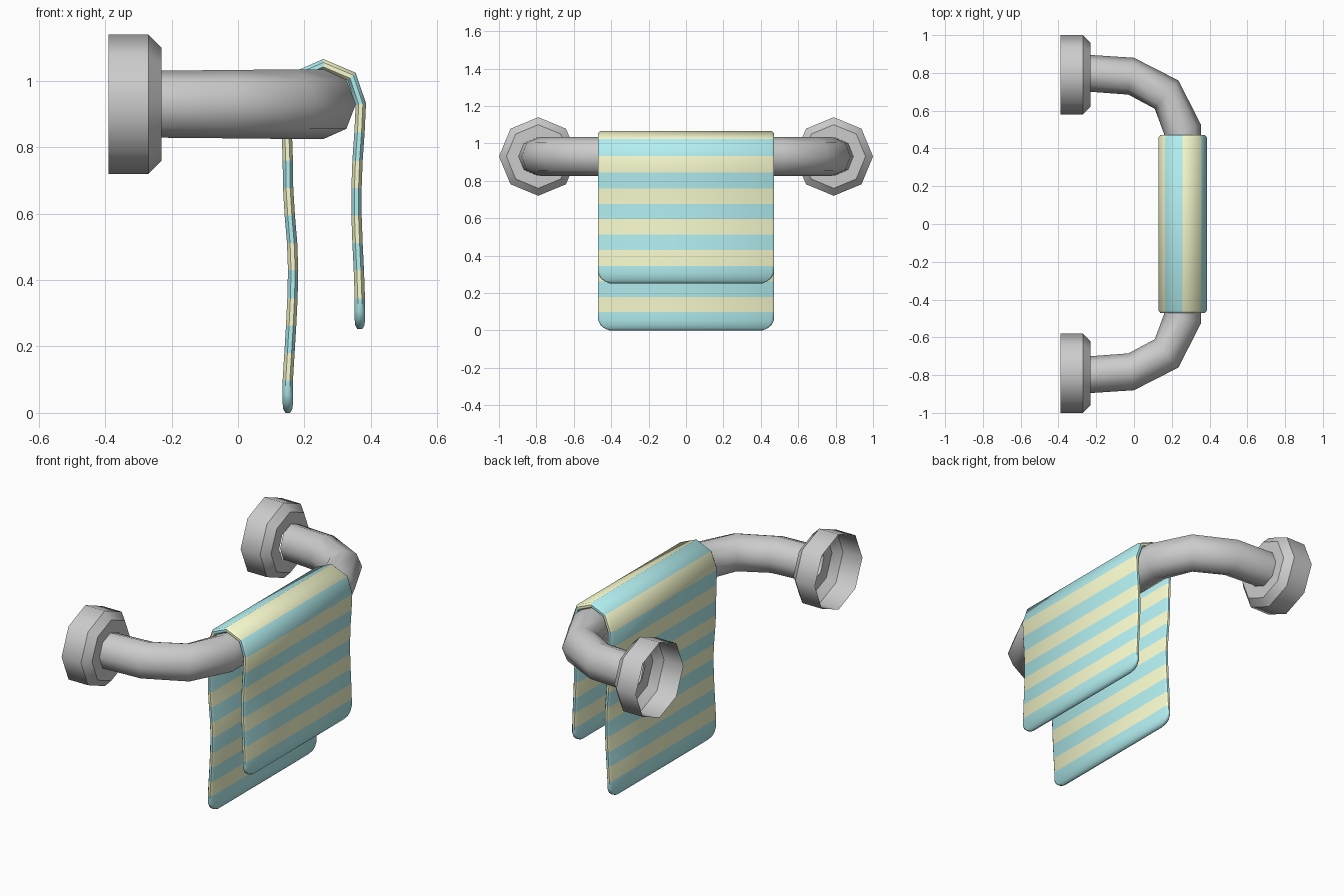
import bpy, bmesh, math
from mathutils import Vector

if "Cube" in bpy.data.objects:
    bpy.data.objects.remove(bpy.data.objects["Cube"])


def material(name, rgb):
    m = bpy.data.materials.new(name)
    m.diffuse_color = (*rgb, 1)
    m.use_nodes = True
    m.node_tree.nodes["Principled BSDF"].inputs["Base Color"].default_value = m.diffuse_color
    return m


def loft(name, sections, cap=False, mats=(), strip_mats=None, angle=50):
    """Skin each section (a list of closed rings); sections stay separate so their seams are sharp."""
    bm = bmesh.new()
    for rings in sections:
        loops = [[bm.verts.new(p) for p in r] for r in rings]
        n = len(loops[0])
        for i, (a, b) in enumerate(zip(loops, loops[1:])):
            for k in range(n):
                f = bm.faces.new((a[k], a[(k + 1) % n], b[(k + 1) % n], b[k]))
                if strip_mats:
                    f.material_index = strip_mats[i]
        if cap:
            bm.faces.new(loops[0][::-1])
            bm.faces.new(loops[-1])
    if cap:
        bmesh.ops.recalc_face_normals(bm, faces=bm.faces[:])
    me = bpy.data.meshes.new(name)
    bm.to_mesh(me)
    bm.free()
    for m in mats:
        me.materials.append(m)
    ob = bpy.data.objects.new(name, me)
    bpy.context.collection.objects.link(ob)
    bpy.ops.object.select_all(action='DESELECT')
    bpy.context.view_layer.objects.active = ob
    ob.select_set(True)
    bpy.ops.object.shade_smooth_by_angle(angle=math.radians(angle))
    return ob


ZC = 0.93
OCT = [(math.cos(k * math.pi / 4), math.sin(k * math.pi / 4)) for k in range(8)]


# Wall flanges: open-backed octagonal cups with a chamfered rim
def flange_ring(x, r, y):
    return [(x, y - r * c, ZC + r * s) for c, s in OCT]


for side, y in (("left", -0.79), ("right", 0.79)):
    prof = [(-0.39, 0.21), (-0.27, 0.21), (-0.23, 0.17), (-0.23, 0.099)]
    sections = [[flange_ring(x, r, y) for x, r in pair] for pair in zip(prof, prof[1:])]
    loft(side + "_wall_flange", sections)

# Rail: octagonal tube, given by outer and inner edge points of one bend
half = [((-0.23, 0.895), (-0.23, 0.70), 0.101),
        ((0.0, 0.88), (-0.03, 0.685), 0.103),
        ((0.235, 0.76), (0.11, 0.61), 0.105),
        ((0.355, 0.525), (0.16, 0.475), 0.105)]
path = half + [((o[0], -o[1]), (i[0], -i[1]), r) for o, i, r in reversed(half)]
rings = []
for o, i, rz in path:
    o, i = Vector(o), Vector(i)
    mid, arm = (o + i) / 2, (o - i) / 2
    rings.append([(*(mid + arm * c), ZC + rz * s) for c, s in OCT])
rail = loft("rail", [rings])

# Towel: striped cloth folded over the rail; rows are x, z, half width, thickness factor
W = 0.47


def hem(x, z):
    return [(x, z, 0.41, 0.45), (x, z + 0.012, 0.437, 0.9),
            (x, z + 0.028, 0.457, 1), (x, z + 0.055, W, 1)]


back = [(0.15, 0.098), (0.155, 0.18), (0.16, 0.262), (0.164, 0.345), (0.166, 0.43),
        (0.163, 0.512), (0.156, 0.595), (0.151, 0.677), (0.15, 0.76), (0.147, 0.845)]
fold = [(0.145, 0.93), (0.177, 1.014), (0.257, 1.049), (0.342, 1.013), (0.37, 0.93)]
front = [(0.366, 0.845), (0.36, 0.76), (0.357, 0.677), (0.357, 0.595),
         (0.36, 0.512), (0.364, 0.43), (0.367, 0.345)]
body = [(x, z, W, 1) for x, z in back + fold + front]
tip_a, tip_b = hem(0.15, 0.0), hem(0.367, 0.252)[::-1]
rows = tip_a + body + tip_b
stripes = [0] * len(tip_a) + [(i + 1) % 2 for i in range(len(body) - 1)] + [0] * len(tip_b)

rings = []
for i, (x, z, w, t) in enumerate(rows):
    p = Vector((x, z))
    a = Vector(rows[max(i - 1, 0)][:2])
    b = Vector(rows[min(i + 1, len(rows) - 1)][:2])
    u = (p - a).normalized() if i else (b - p).normalized()
    v = (b - p).normalized() if i < len(rows) - 1 else u
    tan = (u + v).normalized()
    nrm = Vector((-tan.y, tan.x)) * 0.0155 * t / max(tan.dot(u), 0.7)
    outline = [(w - 0.012, 1), (w, 0.4), (w, -0.4), (w - 0.012, -1)]
    outline += [(-y, d) for y, d in reversed(outline)]
    rings.append([(x + nrm.x * d, y, z + nrm.y * d) for y, d in outline])
loft("towel", [rings], cap=True, strip_mats=stripes, angle=50,
     mats=(material("towel_teal", (0.45, 0.86, 0.88)),
           material("towel_yellow", (0.95, 0.97, 0.62))))
